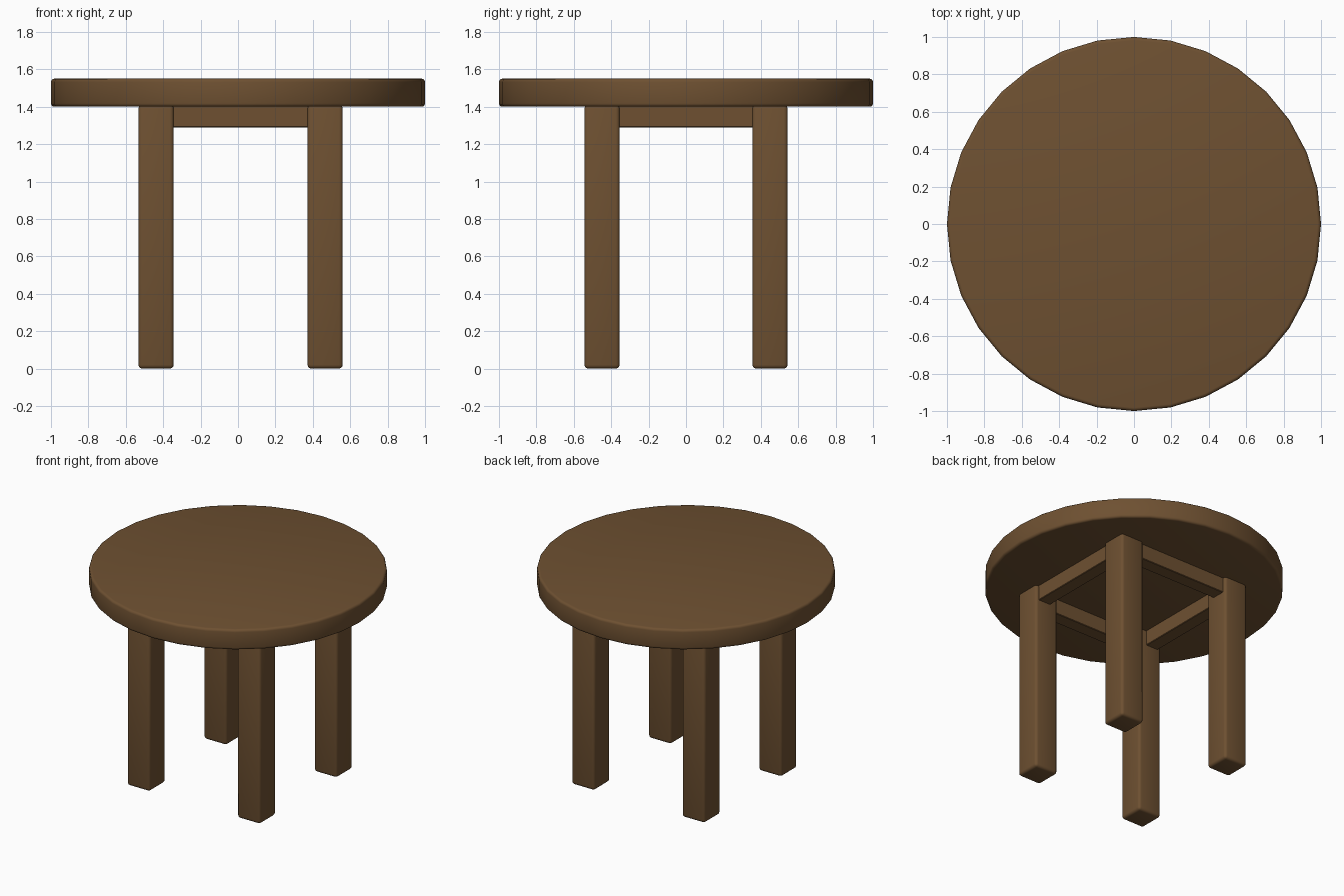
import bpy, math

if "Cube" in bpy.data.objects:
    bpy.data.objects.remove(bpy.data.objects["Cube"])

wood = bpy.data.materials.new("brown wood")
wood.diffuse_color = (0.156, 0.081, 0.031, 1)
wood.use_nodes = True
wood.node_tree.nodes["Principled BSDF"].inputs["Base Color"].default_value = wood.diffuse_color

TOP_Z, UNDER_Z = 1.55, 1.40
LEG = 0.188                      # leg thickness
CX, DX, DY = 0.014, 0.452, 0.449  # leg frame centre and half spacings


def finish(obj, name, bevel, segments):
    """Name, colour, round the edges and shade smooth."""
    obj.name = name
    obj.data.materials.append(wood)
    bpy.ops.object.transform_apply(location=False, rotation=False, scale=True)
    if bevel:
        mod = obj.modifiers.new("rounded edges", 'BEVEL')
        mod.width = bevel
        mod.segments = segments
        mod.limit_method = 'ANGLE'
        mod.angle_limit = math.radians(40)
        bpy.ops.object.modifier_apply(modifier=mod.name)
    bpy.ops.object.shade_smooth_by_angle(angle=math.radians(35))


def box(name, x, y, z, bevel, segments=3):
    """Box from (min, max) ranges."""
    bpy.ops.mesh.primitive_cube_add(
        size=1, location=[(a + b) / 2 for a, b in (x, y, z)])
    obj = bpy.context.object
    obj.scale = [b - a for a, b in (x, y, z)]
    finish(obj, name, bevel, segments)


# Round top
bpy.ops.mesh.primitive_cylinder_add(
    vertices=32, radius=1, depth=TOP_Z - UNDER_Z,
    location=(0, 0, (TOP_Z + UNDER_Z) / 2))
finish(bpy.context.object, "table_top", 0.018, 3)

# Four legs
h = LEG / 2
for sx, side in ((-1, "left"), (1, "right")):
    for sy, end in ((-1, "front"), (1, "back")):
        x, y = CX + sx * DX, sy * DY
        box(f"{end}_{side}_leg", (x - h, x + h), (y - h, y + h),
            (0, UNDER_Z + 0.01), 0.02)

# Apron rails between the legs, set just inside the outer leg faces
INSET, THICK = 0.025, 0.10
rail_z = (1.29, UNDER_Z + 0.005)
for s, end, side in ((-1, "front", "left"), (1, "back", "right")):
    outer = s * (DY + h - INSET)
    box(f"{end}_apron", (CX - DX + h - 0.01, CX + DX - h + 0.01),
        sorted((outer, outer - s * THICK)), rail_z, 0.004, 1)
    outer = CX + s * (DX + h - INSET)
    box(f"{side}_apron", sorted((outer, outer - s * THICK)),
        (-DY + h - 0.01, DY - h + 0.01), rail_z, 0.004, 1)
